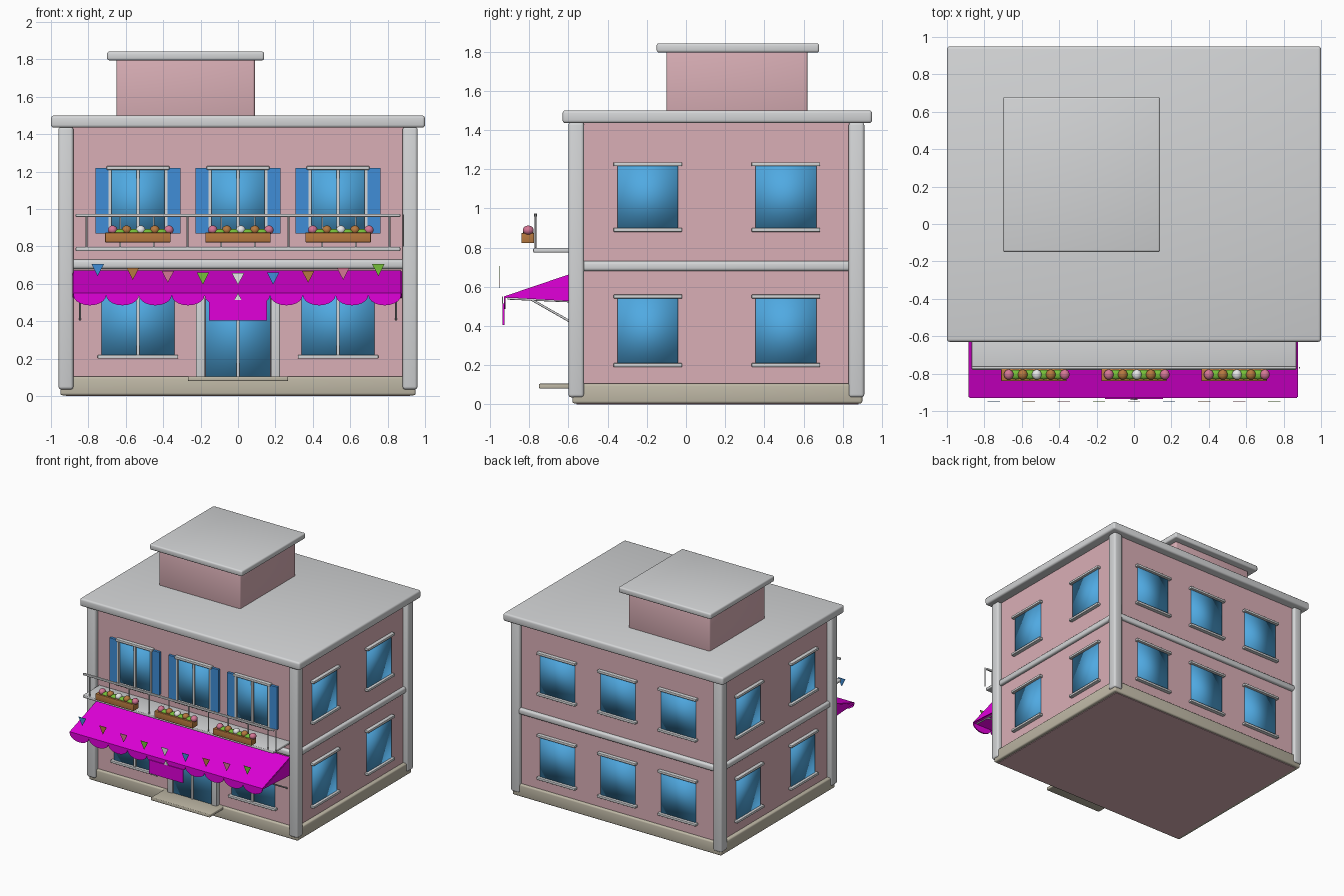
import bpy, bmesh, math
from mathutils import Vector

if "Cube" in bpy.data.objects:
    bpy.data.objects.remove(bpy.data.objects["Cube"])


def material(name, r, g, b):
    m = bpy.data.materials.new(name)
    m.diffuse_color = (r, g, b, 1)
    m.use_nodes = True
    m.node_tree.nodes["Principled BSDF"].inputs["Base Color"].default_value = m.diffuse_color
    return m


WALL = material("wall_pink", 0.70, 0.43, 0.47)
TRIM = material("trim_grey", 0.66, 0.67, 0.68)
STONE = material("stone_beige", 0.52, 0.48, 0.38)
GLASS = material("glass_blue", 0.08, 0.40, 0.76)
SHUTTER = material("shutter_blue", 0.05, 0.27, 0.68)
AWNING = material("awning_magenta", 0.75, 0.0, 0.70)
WOOD = material("wood_orange", 0.47, 0.19, 0.05)
LEAF = material("leaf_green", 0.18, 0.52, 0.04)
PETAL = material("petal_pink", 0.66, 0.18, 0.30)
WHITE = material("white", 0.85, 0.85, 0.85)


def finish(name, bm, mat, smooth=None):
    bmesh.ops.recalc_face_normals(bm, faces=bm.faces[:])
    me = bpy.data.meshes.new(name)
    bm.to_mesh(me)
    bm.free()
    me.materials.append(mat)
    if smooth:
        me.shade_smooth()
        if smooth < 180:
            me.set_sharp_from_angle(angle=math.radians(smooth))
    ob = bpy.data.objects.new(name, me)
    bpy.context.scene.collection.objects.link(ob)
    return ob


def box(name, x, y, z, mat, bevel=0.0, smooth=None):
    """Box from three (min, max) ranges, with optional rounded edges."""
    bm = bmesh.new()
    bmesh.ops.create_cube(bm, size=1)
    for v in bm.verts:
        v.co = Vector([(r[0] + r[1]) / 2 + c * (r[1] - r[0])
                       for c, r in zip(v.co, (x, y, z))])
    if bevel:
        bmesh.ops.bevel(bm, geom=bm.edges[:], offset=bevel, segments=3,
                        profile=0.5, affect='EDGES')
        smooth = 40
    return finish(name, bm, mat, smooth)


def prism(name, pts, axis, a, b, mat):
    """Outline extruded along x (outline in y, z) or y (outline in x, z)."""
    bm = bmesh.new()
    put = (lambda p, d: (d, p[0], p[1])) if axis == 'x' else (lambda p, d: (p[0], d, p[1]))
    face = bm.faces.new([bm.verts.new(put(p, a)) for p in pts])
    out = bmesh.ops.extrude_face_region(bm, geom=[face])
    move = Vector(put((0, 0), b - a))
    bmesh.ops.translate(bm, vec=move, verts=[g for g in out['geom'] if isinstance(g, bmesh.types.BMVert)])
    return finish(name, bm, mat)


def rod(name, p, q, r, mat):
    p, q = Vector(p), Vector(q)
    bm = bmesh.new()
    bmesh.ops.create_cone(bm, cap_ends=True, segments=10, radius1=r, radius2=r, depth=(q - p).length)
    rot = (q - p).to_track_quat('Z', 'Y')
    for v in bm.verts:
        v.co = rot @ v.co + (p + q) / 2
    return finish(name, bm, mat, 40)


def ball(name, c, size, mat):
    bm = bmesh.new()
    bmesh.ops.create_uvsphere(bm, u_segments=14, v_segments=9, radius=1)
    for v in bm.verts:
        v.co = Vector([a + s * k for a, s, k in zip(c, size, v.co)])
    return finish(name, bm, mat, 180)


# Wall planes and boxes placed on them: u runs along the wall, d points outward
PLANE = {'front': -0.56, 'back': 0.88, 'right': 0.92, 'left': -0.92}


def on_wall(side, name, u, d, z, mat, bevel=0.0, smooth=None):
    s = -1 if side in ('front', 'left') else 1
    depth = tuple(sorted(PLANE[side] + s * k for k in d))
    x, y = (u, depth) if side in ('front', 'back') else (depth, u)
    return box(side + "_" + name, x, y, z, mat, bevel, smooth)


def glass(side, u, half, z):
    on_wall(side, "window_glass", (u - half, u + half), (-0.02, 0.008), z, GLASS, smooth=180)


def ledge(side, name, u, half, z):
    on_wall(side, name, (u - half, u + half), (-0.01, 0.03), (z - 0.01, z + 0.01), TRIM, 0.004)


# Main body
box("walls", (-0.92, 0.92), (-0.56, 0.88), (0, 1.45), WALL)
box("plinth", (-0.95, 0.95), (-0.58, 0.90), (0.004, 0.105), STONE, 0.012)
box("floor_band", (-0.945, 0.945), (-0.585, 0.905), (0.68, 0.73), TRIM, 0.015)
box("roof_slab", (-1, 1), (-0.63, 0.95), (1.435, 1.5), TRIM, 0.015)
box("rooftop_room", (-0.65, 0.09), (-0.10, 0.62), (1.49, 1.81), WALL, 0.012)
box("rooftop_cap", (-0.70, 0.14), (-0.15, 0.68), (1.795, 1.842), TRIM, 0.012)
for x in (-0.92, 0.92):
    for y in (-0.56, 0.87):
        box("corner_pillar", (x - 0.04, x + 0.04), (y - 0.04, y + 0.04), (0.035, 1.44), TRIM, 0.016)

# Side and back windows, two floors
for side, places in (('right', (-0.195, 0.51)), ('left', (-0.195, 0.51)), ('back', (-0.55, 0, 0.55))):
    for u in places:
        for z0, z1 in ((0.20, 0.55), (0.89, 1.225)):
            glass(side, u, 0.155, (z0, z1))
            ledge(side, "sill", u, 0.175, z0)
            ledge(side, "lintel", u, 0.175, z1)

# Front ground floor: two wide windows and the door
for u in (-0.535, 0.535):
    glass('front', u, 0.195, (0.21, 0.60))
    ledge('front', "sill", u, 0.215, 0.21)
    ledge('front', "lintel", u, 0.215, 0.60)
    on_wall('front', "mullion", (u - 0.009, u + 0.009), (0, 0.02), (0.22, 0.60), TRIM)
on_wall('front', "door_glass", (-0.175, 0.175), (-0.02, 0.03), (0.10, 0.60), GLASS, smooth=180)
on_wall('front', "door_mullion", (-0.009, 0.009), (0, 0.04), (0.10, 0.60), TRIM)
on_wall('front', "door_lintel", (-0.22, 0.22), (-0.01, 0.035), (0.60, 0.64), TRIM, 0.006)
for u in (-0.2, 0.2):
    on_wall('front', "door_post", (u - 0.024, u + 0.024), (-0.01, 0.04), (0.085, 0.62), TRIM, 0.006)
box("door_step", (-0.268, 0.268), (-0.75, -0.56), (0.08, 0.105), STONE, 0.006)

# Front upper windows with shutters and flower boxes
for u in (-0.535, 0, 0.535):
    glass('front', u, 0.155, (0.85, 1.22))
    ledge('front', "lintel", u, 0.168, 1.22)
    ledge('front', "sill", u, 0.168, 0.86)
    on_wall('front', "mullion", (u - 0.009, u + 0.009), (0, 0.02), (0.86, 1.22), TRIM)
    for s in (-1, 1):
        a = u + s * 0.15
        on_wall('front', "window_jamb", (a - 0.008, a + 0.008), (0, 0.022), (0.86, 1.22), TRIM)
        a = u + s * 0.191
        on_wall('front', "shutter", (a - 0.036, a + 0.036), (-0.01, 0.02), (0.87, 1.22), SHUTTER)
    box("flower_box", (u - 0.175, u + 0.175), (-0.84, -0.775), (0.822, 0.874), WOOD, 0.004)
    for i, mat in enumerate((PETAL, WOOD, WHITE, WOOD, PETAL)):
        ball("flower", (u - 0.135 + 0.075 * i, -0.805, 0.888), (0.026, 0.028, 0.024), mat)
    for i in range(4):
        ball("leaves", (u - 0.0975 + 0.075 * i, -0.805, 0.877), (0.04, 0.026, 0.016), LEAF)

# Balcony slab and railing
box("balcony_slab", (-0.868, 0.868), (-0.78, -0.56), (0.775, 0.797), TRIM, 0.006)
box("balcony_rail", (-0.868, 0.868), (-0.776, -0.760), (0.958, 0.974), TRIM, 0.004)
for i in range(10):
    x = -0.81 + 0.18 * i
    rod("railing_post", (x, -0.768, 0.79), (x, -0.768, 0.965), 0.005, TRIM)
rod("railing_end_post", (0.885, -0.768, 0.80), (0.885, -0.768, 0.97), 0.004, TRIM)

# Awning: sloped sheet, cheeks, scalloped valance and hanging panel
prism("awning_sheet", [(-0.93, 0.55), (-0.57, 0.672), (-0.57, 0.660), (-0.93, 0.538)],
      'x', -0.88, 0.872, AWNING)
for x in (-0.884, 0.868):
    prism("awning_cheek", [(-0.925, 0.545), (-0.57, 0.665), (-0.57, 0.525)], 'x', x, x + 0.008, AWNING)
step = 1.752 / 10
for i in range(10):
    c = -0.88 + step * (i + 0.5)
    pts = [(c + step / 2, 0.55), (c - step / 2, 0.55)]
    for k in range(11):
        t = math.pi * (1 + k / 10)
        pts.append((c + step / 2 * math.cos(t), 0.54 + 0.055 * math.sin(t)))
    prism("awning_scallop", pts, 'y', -0.93, -0.92, AWNING)
box("hanging_panel", (-0.155, 0.155), (-0.936, -0.927), (0.405, 0.515), AWNING)
prism("panel_hanger", [(-0.02, 0.515), (0.02, 0.515), (0, 0.55)], 'y', -0.94, -0.934, WHITE)
for x in (-0.845, 0.845):
    rod("awning_brace", (x, -0.79, 0.535), (x, -0.57, 0.41), 0.006, TRIM)
    rod("awning_arm", (x, -0.91, 0.54), (x, -0.57, 0.525), 0.006, TRIM)

# Bunting pennants on a shallow sag
for i in range(9):
    x = -0.75 + 0.1875 * i
    top = 0.658 + 0.048 * (x / 0.75) ** 2
    prism("pennant", [(x - 0.033, top), (x + 0.033, top), (x, top - 0.065)], 'y', -0.952, -0.948,
          (SHUTTER, WOOD, PETAL, LEAF, WHITE)[i if i < 5 else i - 5])
